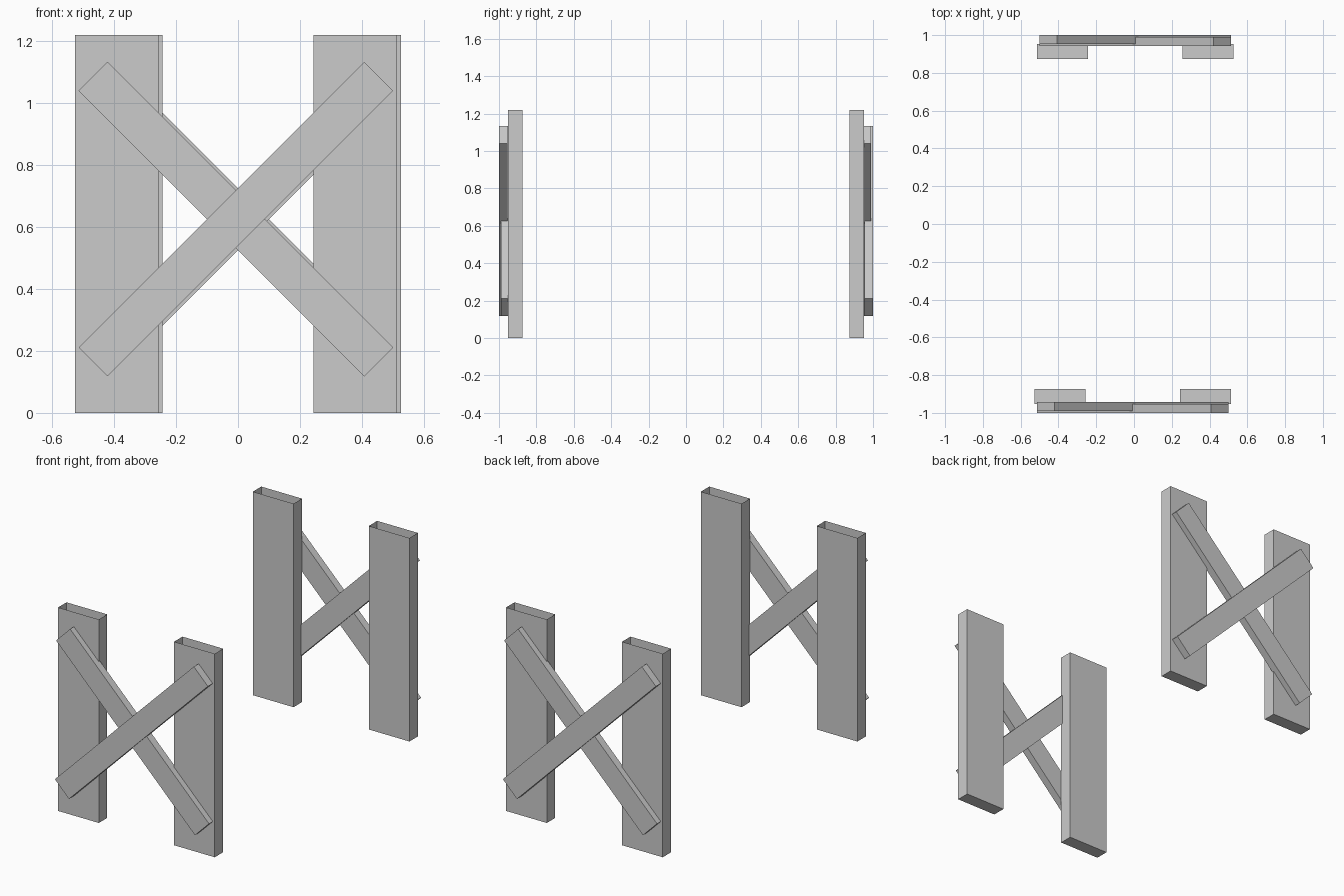
import bpy, bmesh, math
from mathutils import Matrix, Vector

if "Cube" in bpy.data.objects:
    bpy.data.objects.remove(bpy.data.objects["Cube"])


def box(name, centre, size, tilt=0.0, turn=0.0, open_top=False):
    bm = bmesh.new()
    bmesh.ops.create_cube(bm, size=1.0)
    if open_top:
        bm.normal_update()
        lid = [f for f in bm.faces if f.normal.z > 0.9]
        bmesh.ops.delete(bm, geom=lid, context='FACES_ONLY')
    m = (Matrix.Rotation(turn, 4, 'Z') @ Matrix.Translation(Vector(centre))
         @ Matrix.Rotation(tilt, 4, 'Y') @ Matrix.Diagonal((*size, 1.0)))
    bm.transform(m)
    me = bpy.data.meshes.new(name)
    bm.to_mesh(me)
    bm.free()
    ob = bpy.data.objects.new(name, me)
    bpy.context.collection.objects.link(ob)
    return ob


HEIGHT = 1.22
# The back frame is the front frame turned half way round
for side, turn in (("front", 0.0), ("back", math.pi)):
    # Uprights: thin-walled boxes, open at the top
    for label, x in (("left", -0.391), ("right", 0.378)):
        box(f"{side}_{label}_post", (x, -0.913, HEIGHT / 2),
            (0.27, 0.08, HEIGHT), turn=turn, open_top=True)
    # Crossed braces, the rising one slightly proud of the other
    for label, y, tilt in (("rising", -0.977, -45), ("falling", -0.966, 45)):
        box(f"{side}_{label}_brace", (-0.007, y, 0.625),
            (1.303, 0.046, 0.132), tilt=math.radians(tilt), turn=turn)
